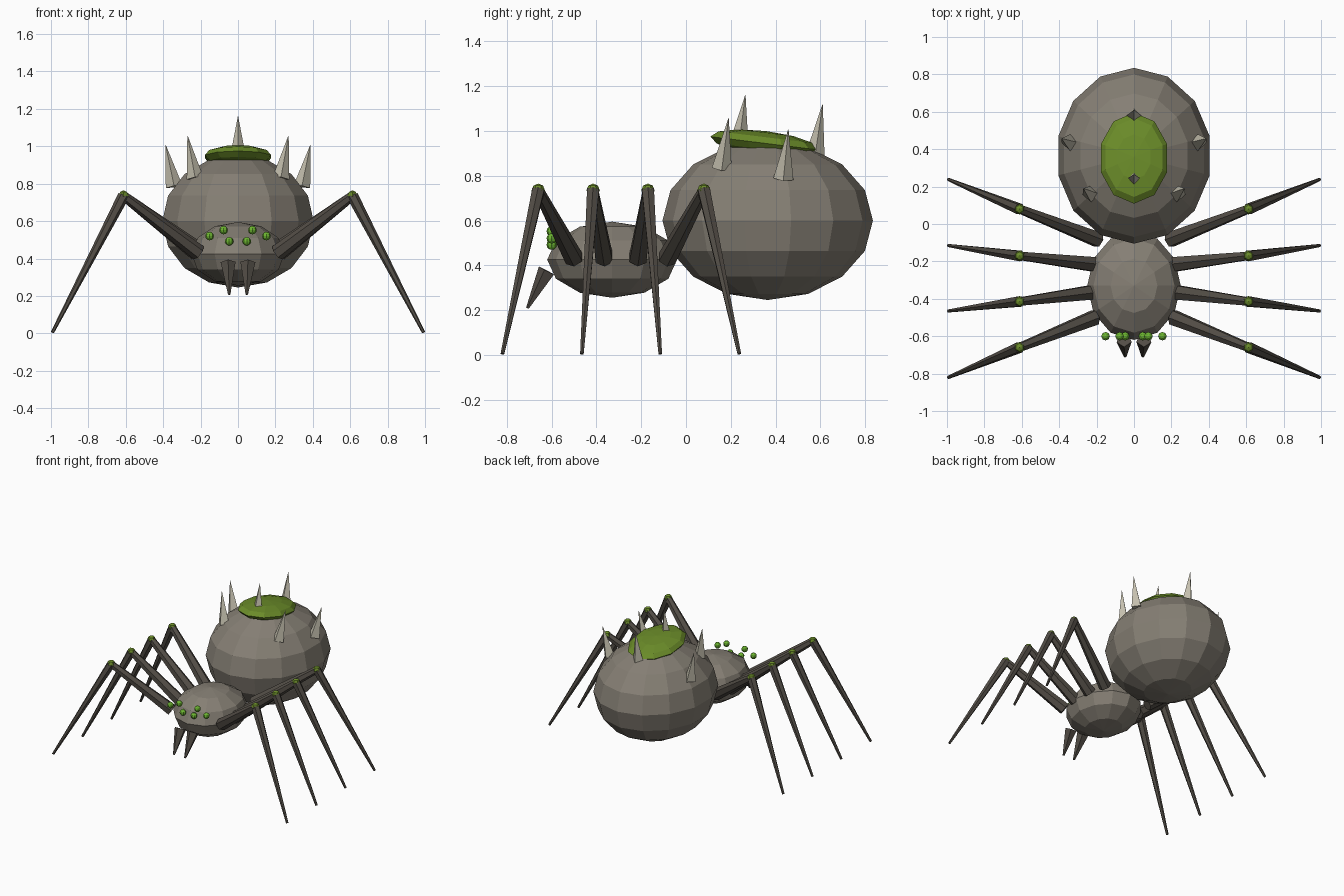
import bpy, bmesh, math
from mathutils import Vector, Matrix

if "Cube" in bpy.data.objects:
    bpy.data.objects.remove(bpy.data.objects["Cube"])


def material(name, rgb):
    m = bpy.data.materials.new(name)
    m.diffuse_color = (*rgb, 1)
    m.use_nodes = True
    m.node_tree.nodes["Principled BSDF"].inputs["Base Color"].default_value = m.diffuse_color
    return m


BODY = material("stone grey", (0.235, 0.212, 0.175))
LEG = material("dark brown grey", (0.085, 0.074, 0.061))
MOSS = material("moss green", (0.145, 0.26, 0.022))
EYE = material("bright green", (0.15, 0.46, 0.03))
BONE = material("pale bone", (0.55, 0.52, 0.42))


def finish(bm, name, mat):
    bmesh.ops.recalc_face_normals(bm, faces=bm.faces)
    me = bpy.data.meshes.new(name)
    bm.to_mesh(me)
    bm.free()
    me.materials.append(mat)
    ob = bpy.data.objects.new(name, me)
    bpy.context.collection.objects.link(ob)
    return ob


def ball(name, mat, centre, radii, segs, rings, tilt=0.0):
    """Faceted ellipsoid with a vertex column facing along y."""
    bm = bmesh.new()
    bmesh.ops.create_uvsphere(bm, u_segments=segs, v_segments=rings, radius=1)
    # turn one vertex column onto the +y axis
    v = max(bm.verts, key=lambda p: p.co.xy.length)
    turn = math.pi / 2 - math.atan2(v.co.y, v.co.x)
    m = (Matrix.Translation(centre) @ Matrix.Rotation(tilt, 4, 'X')
         @ Matrix.Diagonal((*radii, 1)) @ Matrix.Rotation(turn, 4, 'Z'))
    bm.transform(m)
    return finish(bm, name, mat)


def taper(name, mat, a, b, ra, rb, sides):
    """Tapered prism from point a to point b."""
    a, b = Vector(a), Vector(b)
    d = b - a
    bm = bmesh.new()
    bmesh.ops.create_cone(bm, cap_ends=True, segments=sides,
                          radius1=ra, radius2=rb, depth=d.length)
    # keep the cross-section level with the x axis
    z = d.normalized()
    x = (Vector((0, 1, 0)) if abs(z.x) > 0.4 else Vector((1, 0, 0)))
    x = (x - z * x.dot(z)).normalized()
    y = z.cross(x)
    rot = Matrix((x, y, z)).transposed().to_4x4()
    bm.transform(Matrix.Translation((a + b) / 2) @ rot)
    return finish(bm, name, mat)


# Body
ball("abdomen", BODY, (0, 0.365, 0.6), (0.415, 0.47, 0.355), 14, 8)
ball("head", BODY, (0, -0.33, 0.425), (0.25, 0.29, 0.17), 12, 6)
ball("back_patch", MOSS, (0, 0.352, 0.945), (0.186, 0.245, 0.055), 10, 6,
     tilt=math.radians(-7))

# Spikes along the middle of the back
taper("spike_mid_front", BONE, (0, 0.235, 0.93), (0, 0.265, 1.16), 0.045, 0.001, 4)
taper("spike_mid_back", BONE, (0, 0.575, 0.88), (0, 0.61, 1.118), 0.045, 0.001, 4)

# Leg rows: hip x, hip y, knee y, foot y
LEGS = [(0.21, -0.50, -0.66, -0.82), (0.22, -0.365, -0.415, -0.465),
        (0.22, -0.215, -0.17, -0.115), (0.19, -0.085, 0.08, 0.238)]
EYES = [(0.152, 0.52), (0.077, 0.552), (0.047, 0.492)]

for side, s in (("left", -1), ("right", 1)):
    for i, (hx, hy, ky, fy) in enumerate(LEGS, 1):
        knee = (s * 0.612, ky, 0.735)
        taper(f"upper_leg_{side}_{i}", LEG, (s * hx, hy, 0.43), knee, 0.044, 0.025, 6)
        taper(f"lower_leg_{side}_{i}", LEG, knee, (s * 0.992, fy, 0.005), 0.031, 0.009, 6)
        ball(f"knee_{side}_{i}", MOSS, knee, (0.03, 0.03, 0.03), 6, 4)
    for i, (ex, ez) in enumerate(EYES, 1):
        ball(f"eye_{side}_{i}", EYE, (s * ex, -0.6, ez), (0.023,) * 3, 8, 6)
    # Fangs
    taper(f"fang_{side}", LEG, (s * 0.053, -0.62, 0.375), (s * 0.047, -0.708, 0.208),
          0.042, 0.007, 5)
    # Paired spikes on the flanks
    taper(f"spike_front_{side}", BONE, (s * 0.23, 0.16, 0.83), (s * 0.27, 0.19, 1.057),
          0.045, 0.001, 4)
    taper(f"spike_side_{side}", BONE, (s * 0.342, 0.435, 0.785), (s * 0.387, 0.457, 1.007),
          0.045, 0.001, 4)
